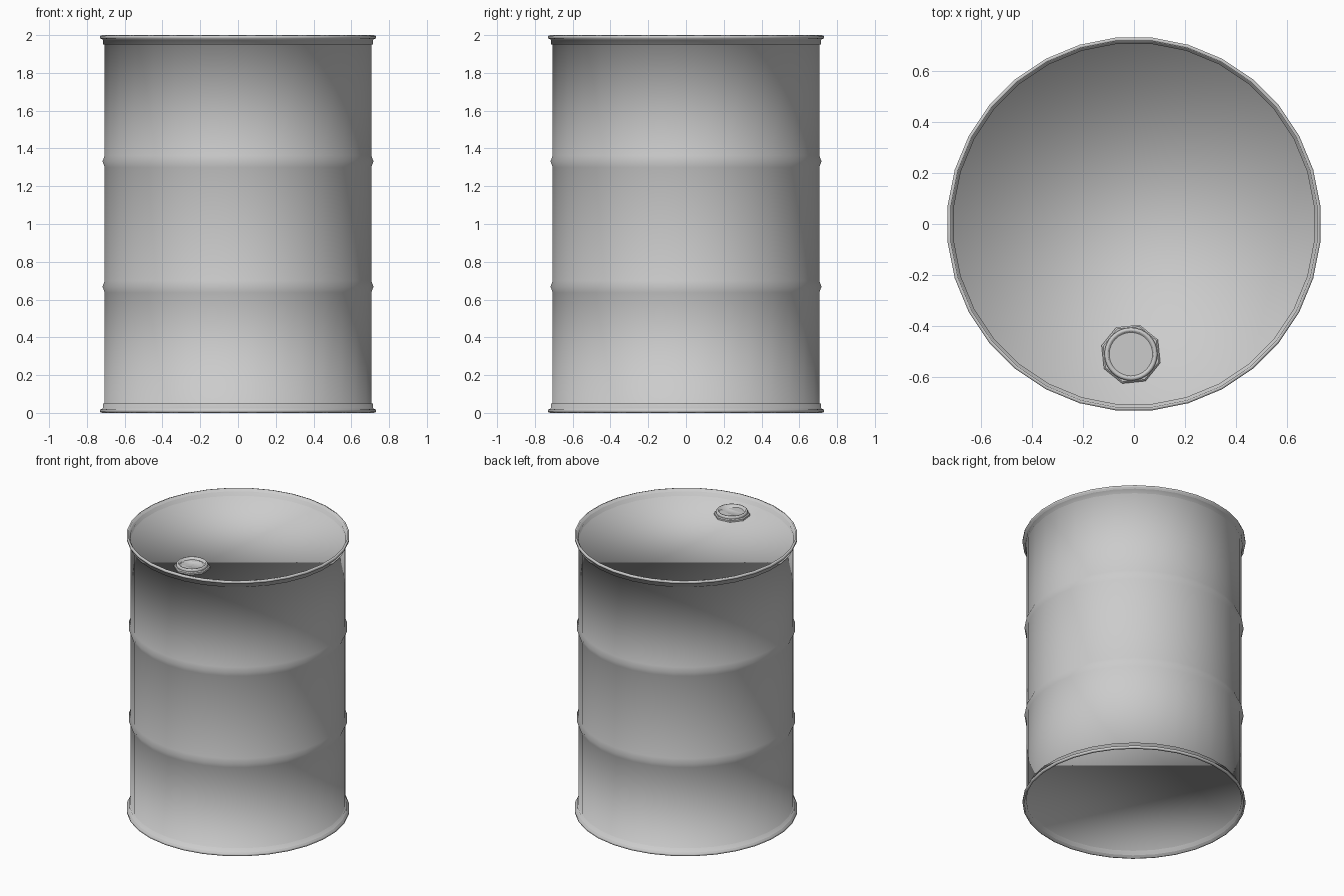
import bpy, bmesh, math

if "Cube" in bpy.data.objects:
    bpy.data.objects.remove(bpy.data.objects["Cube"])


def lathe(name, profile, sides, centre=(0, 0), start=0.0, smooth_angle=None):
    """Revolve (radius, z) points about a vertical axis and cap both ends."""
    bm = bmesh.new()
    rings = []
    for r, z in profile:
        ring = []
        for i in range(sides):
            a = start + 2 * math.pi * i / sides
            ring.append(bm.verts.new((centre[0] + r * math.cos(a),
                                      centre[1] + r * math.sin(a), z)))
        rings.append(ring)
    for low, high in zip(rings, rings[1:]):
        for i in range(sides):
            j = (i + 1) % sides
            bm.faces.new((low[i], low[j], high[j], high[i]))
    bm.faces.new(rings[0][::-1])
    bm.faces.new(rings[-1])
    for f in bm.faces:
        f.smooth = True
    mesh = bpy.data.meshes.new(name)
    bm.to_mesh(mesh)
    bm.free()
    obj = bpy.data.objects.new(name, mesh)
    bpy.context.collection.objects.link(obj)
    if smooth_angle is not None:
        bpy.ops.object.select_all(action='DESELECT')
        obj.select_set(True)
        bpy.context.view_layer.objects.active = obj
        bpy.ops.object.shade_smooth_by_angle(angle=math.radians(smooth_angle))
    return obj


# Drum shell: lower half profile, mirrored about mid height
half = [(0.718, 0.05), (0.721, 0.0), (0.734, 0.004), (0.734, 0.018), (0.709, 0.026),
        (0.709, 0.637), (0.721, 0.668), (0.709, 0.70)]
profile = half + [(r, 2.0 - z) for r, z in reversed(half)]
lathe("drum_body", profile, 32, start=math.pi / 32)

# Bung on the recessed lid: octagonal flange and round dished plug
bung = (-0.012, -0.51)
lathe("bung_flange", [(0.12, 1.945), (0.12, 1.962), (0.113, 1.968)], 8,
      bung, math.radians(28.5), 30)
lathe("bung_plug", [(0.104, 1.95), (0.104, 1.978), (0.098, 1.985),
                    (0.09, 1.985), (0.085, 1.968)], 32, bung)
